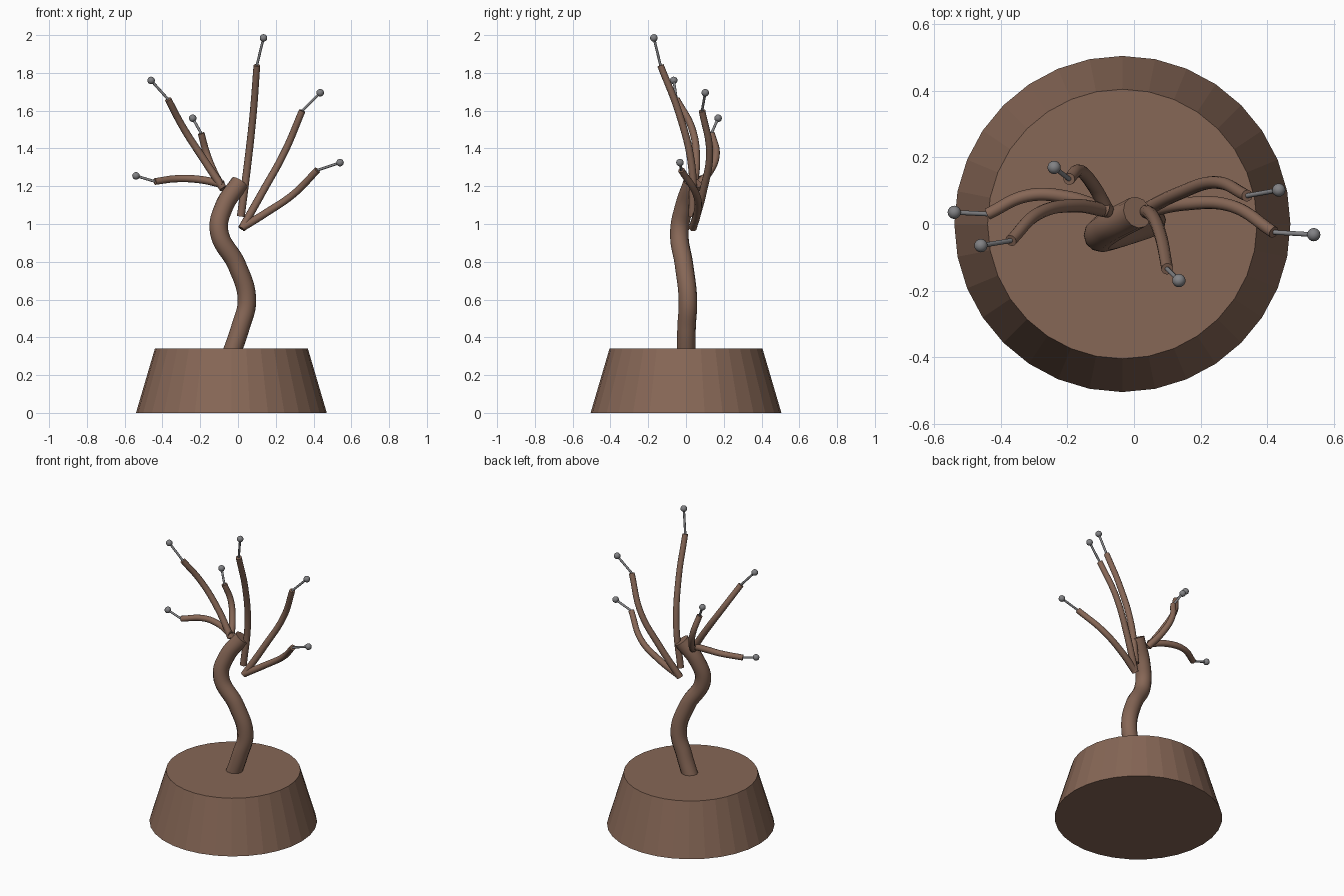
import bpy
from mathutils import Vector

cube = bpy.data.objects.get("Cube")
if cube:
    bpy.data.objects.remove(cube, do_unlink=True)


def material(name, rgb):
    mat = bpy.data.materials.new(name)
    mat.use_nodes = True
    mat.diffuse_color = (*rgb, 1)
    mat.node_tree.nodes["Principled BSDF"].inputs["Base Color"].default_value = (*rgb, 1)
    return mat


BROWN = material("brown bark", (0.24, 0.135, 0.093))
GREY = material("grey metal", (0.22, 0.22, 0.23))


def finish(name, mat, smooth=True):
    obj = bpy.context.object
    obj.name = name
    obj.data.materials.clear()
    obj.data.materials.append(mat)
    if smooth:
        bpy.ops.object.shade_smooth_by_angle(angle=0.7)
    return obj


def tube(name, points, radius, mat, taper=1.0):
    """Round capped tube along a smooth path, narrowing to radius * taper."""
    curve = bpy.data.curves.new(name, "CURVE")
    curve.dimensions = "3D"
    curve.bevel_depth = radius
    curve.bevel_resolution = 4
    curve.resolution_u = 10
    curve.use_fill_caps = True
    spline = curve.splines.new("BEZIER")
    spline.bezier_points.add(len(points) - 1)
    for i, (bp, co) in enumerate(zip(spline.bezier_points, points)):
        bp.co = co
        bp.handle_left_type = bp.handle_right_type = "AUTO"
        bp.radius = 1 + (taper - 1) * i / (len(points) - 1)
    obj = bpy.data.objects.new(name, curve)
    bpy.context.collection.objects.link(obj)
    bpy.ops.object.select_all(action="DESELECT")
    obj.select_set(True)
    bpy.context.view_layer.objects.active = obj
    bpy.ops.object.convert(target="MESH")
    return finish(name, mat)


# Tapered base
bpy.ops.mesh.primitive_cone_add(vertices=32, radius1=0.505, radius2=0.405,
                                depth=0.34, location=(-0.035, 0, 0.17))
finish("base", BROWN, smooth=False)

# Winding trunk
tube("trunk", [(-0.04, 0, 0.3), (0.012, 0.003, 0.45), (0.047, 0.01, 0.6),
               (-0.005, -0.01, 0.78), (-0.1, -0.035, 0.96),
               (-0.075, -0.01, 1.09), (0.01, 0.035, 1.22)], 0.049, BROWN)

# Branches: path points, then the position of the ball on the tip
branches = {
    "right_low": ([(-0.08, 0.04, 1.21), (-0.2, 0.08, 1.235),
                   (-0.32, 0.085, 1.24), (-0.44, 0.03, 1.225)], (-0.54, 0.035, 1.255)),
    "right_high": ([(-0.08, 0.04, 1.19), (-0.18, 0.055, 1.34),
                    (-0.29, 0.03, 1.51), (-0.37, -0.05, 1.66)], (-0.46, -0.065, 1.76)),
    "back": ([(-0.08, 0.04, 1.19), (-0.125, 0.12, 1.27),
              (-0.165, 0.16, 1.37), (-0.195, 0.135, 1.48)], (-0.24, 0.17, 1.56)),
    "top": ([(0.015, 0.035, 1.04), (0.05, 0.03, 1.31),
             (0.08, -0.035, 1.58), (0.1, -0.135, 1.84)], (0.135, -0.17, 1.985)),
    "left_high": ([(0.02, 0.035, 0.975), (0.13, 0.09, 1.17),
                   (0.246, 0.125, 1.38), (0.34, 0.085, 1.6)], (0.435, 0.102, 1.695)),
    "left_low": ([(0.02, 0.035, 0.98), (0.15, 0.06, 1.06),
                  (0.29, 0.055, 1.155), (0.42, -0.025, 1.285)], (0.54, -0.032, 1.325)),
}
for name, (path, tip) in branches.items():
    tube(name + "_branch", path, 0.021, BROWN, 0.85)
    # Thin rod and ball on the tip
    tube(name + "_rod", [Vector(path[-1]), Vector(tip)], 0.007, GREY)
    bpy.ops.mesh.primitive_uv_sphere_add(segments=16, ring_count=10,
                                         radius=0.02, location=tip)
    finish(name + "_ball", GREY)
